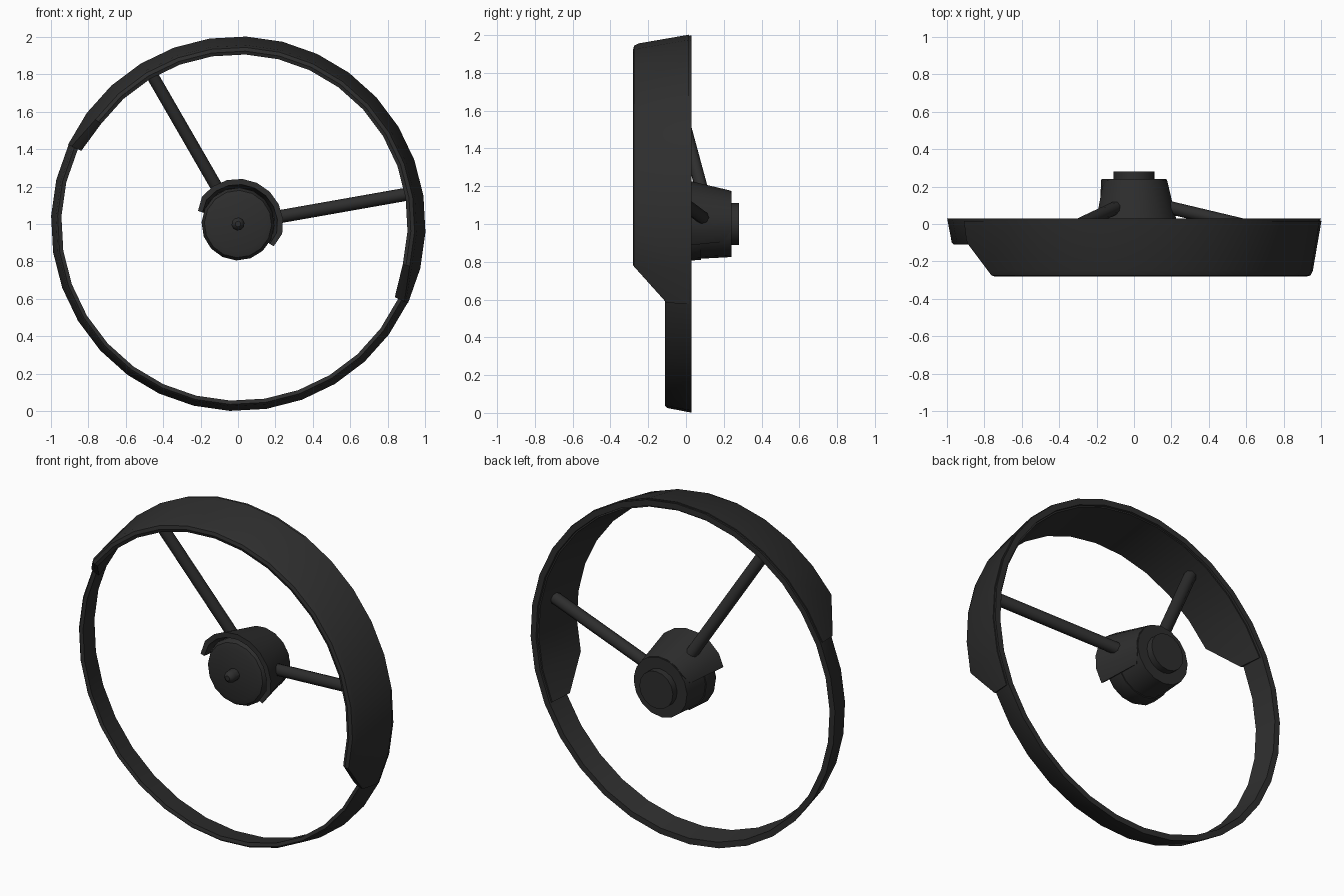
import bpy, bmesh, math
from mathutils import Vector

if "Cube" in bpy.data.objects:
    bpy.data.objects.remove(bpy.data.objects["Cube"])

STEP = 11.25      # wheel facets: 32 round the full circle
START = -25       # the wide cover runs from -25 to 155 degrees

black = bpy.data.materials.new("matte black")
black.diffuse_color = (0.027, 0.027, 0.027, 1)
black.use_nodes = True
black.node_tree.nodes["Principled BSDF"].inputs["Base Color"].default_value = black.diffuse_color


def finish(name, bm, angle=35):
    bmesh.ops.remove_doubles(bm, verts=bm.verts, dist=0.0005)
    bmesh.ops.recalc_face_normals(bm, faces=bm.faces)
    me = bpy.data.meshes.new(name)
    bm.to_mesh(me)
    bm.free()
    ob = bpy.data.objects.new(name, me)
    bpy.context.collection.objects.link(ob)
    me.materials.append(black)
    bpy.ops.object.select_all(action='DESELECT')
    ob.select_set(True)
    bpy.context.view_layer.objects.active = ob
    bpy.ops.object.shade_smooth_by_angle(angle=math.radians(angle))
    return ob


def point(r, y, deg):
    a = math.radians(deg)
    return Vector((r * math.cos(a), y, 1 + r * math.sin(a)))


def sweep(name, stations, closed=False, angle=35):
    """Join (degrees, closed profile of (radius, y)) stations round the y axis."""
    bm = bmesh.new()
    rings = [[bm.verts.new(point(r, y, d)) for r, y in prof] for d, prof in stations]
    n = len(rings[0])
    pairs = list(zip(rings, rings[1:]))
    if closed:
        pairs.append((rings[-1], rings[0]))
    for a, b in pairs:
        for i in range(n):
            j = (i + 1) % n
            bm.faces.new((a[i], a[j], b[j], b[i]))
    if not closed:
        bm.faces.new(rings[0])
        bm.faces.new(rings[-1])
    return finish(name, bm, angle)


def lathe(name, prof, sides=16):
    """Solid of revolution about the hub axis."""
    bm = bmesh.new()
    rings = [[bm.verts.new(point(r, y, START + 360 * k / sides)) for k in range(sides)]
             for r, y in prof]
    for a, b in zip(rings, rings[1:]):
        for i in range(sides):
            j = (i + 1) % sides
            bm.faces.new((a[i], a[j], b[j], b[i]))
    bm.faces.new(rings[0])
    bm.faces.new(rings[-1])
    return finish(name, bm)


# Thin wheel rim, full circle
rim = [(1.0, 0.03), (0.975, -0.10), (0.965, -0.11), (0.945, -0.105), (0.965, 0.03)]
sweep("wheel_rim", [(START + k * STEP, rim) for k in range(32)], closed=True)

# Wide padded cover on the upper right half, tapering at both ends
full = [(1.003, 0.015), (0.957, -0.25), (0.945, -0.275), (0.925, -0.28),
        (0.907, -0.272), (0.955, 0.018)]
end = [(1.003, 0.015), (0.99, -0.08), (0.982, -0.105), (0.95, -0.112),
       (0.925, -0.108), (0.955, 0.018)]
sweep("wheel_cover", [(START + k * STEP, end if k in (0, 16) else full) for k in range(17)])

# Two spokes leaning forward from the hub to the cover
for deg, name in ((120, "upper_spoke"), (10, "side_spoke")):
    a, b = point(0.12, 0.105, deg), point(0.93, -0.085, deg)
    bm = bmesh.new()
    bmesh.ops.create_cone(bm, cap_ends=True, segments=8, radius1=0.035, radius2=0.035,
                          depth=(b - a).length)
    bmesh.ops.rotate(bm, verts=bm.verts, cent=(0, 0, 0),
                     matrix=(b - a).to_track_quat('Z', 'Y').to_matrix())
    bmesh.ops.translate(bm, verts=bm.verts, vec=(a + b) / 2)
    finish(name, bm, 50)

# Hub: rounded front pad, body, rear cap and centre button
lathe("hub_pad", [(0.15, -0.035), (0.18, -0.025), (0.195, 0.0), (0.19, 0.08), (0.17, 0.08)])
lathe("hub_body", [(0.185, 0.06), (0.175, 0.24)])
lathe("hub_rear_cap", [(0.11, 0.23), (0.11, 0.28)])
lathe("hub_button", [(0.035, -0.03), (0.035, -0.07), (0.028, -0.09), (0.015, -0.1)], 10)

# Hood hugging the same side of the hub as the wheel cover
hood = [(0.242, -0.035), (0.178, 0.235), (0.15, 0.235), (0.15, 0.09), (0.195, 0.06), (0.212, -0.035)]
tip = [(0.225, -0.045), (0.178, 0.20), (0.15, 0.20), (0.15, 0.09), (0.19, 0.06), (0.2, -0.045)]
sweep("hub_hood", [(-32 + k * 19.4, tip if k in (0, 10) else hood) for k in range(11)])
